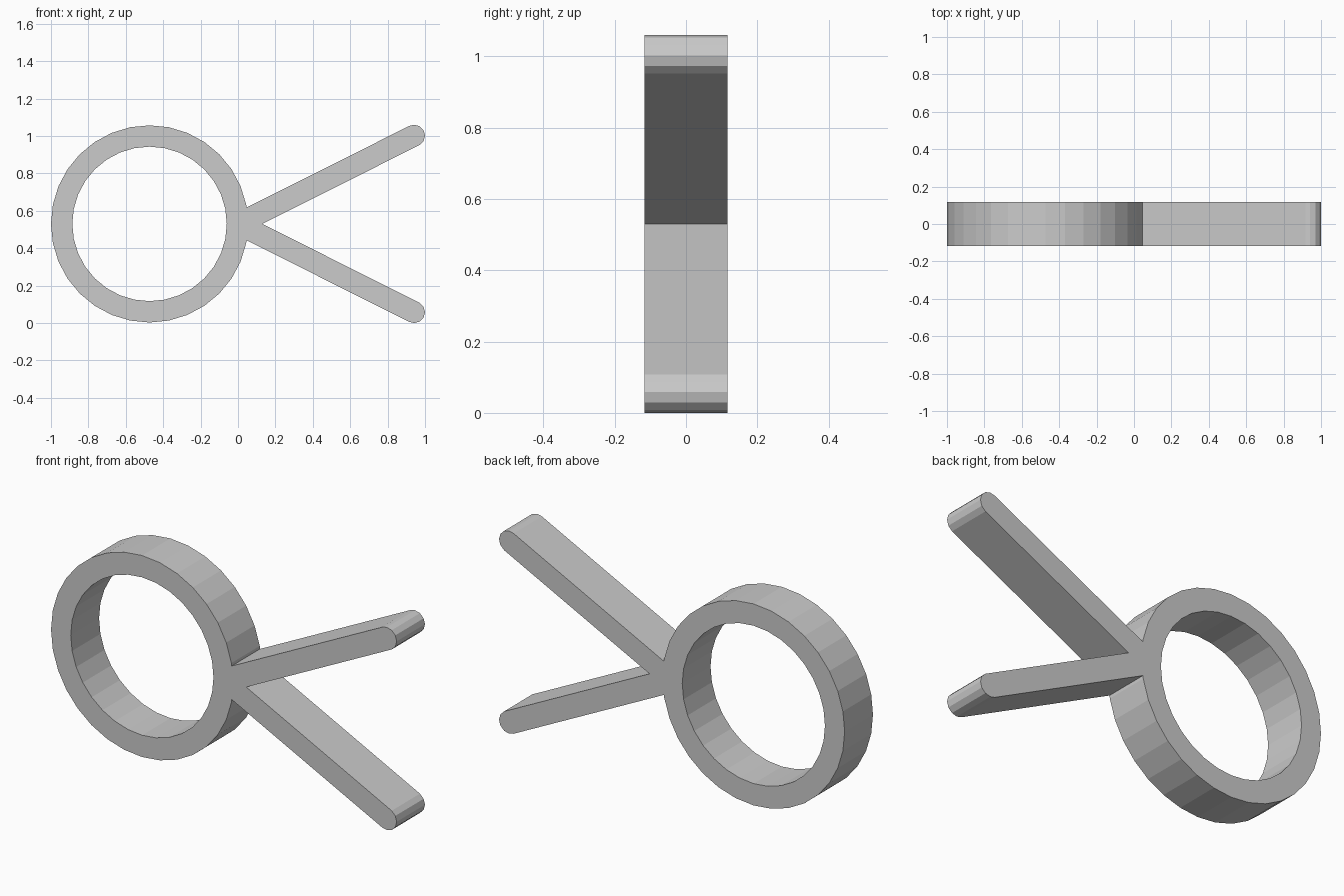
import bpy
import bmesh
from math import sin, cos, pi, radians, atan2

cube = bpy.data.objects.get("Cube")
if cube:
    bpy.data.objects.remove(cube, do_unlink=True)

RING_X, MID_Z = -0.473, 0.53
OUTER, INNER, SIDES = 0.527, 0.413, 32
HALF_DEPTH = 0.117
ARM_R = 0.058                  # half the arm thickness
TIP_X, TIP_RISE = 0.942, 0.472
slope = TIP_RISE / TIP_X
tilt = atan2(TIP_RISE, TIP_X)
edge_shift = ARM_R / cos(tilt)  # vertical offset of the arm edges


def arc(cx, cy, r, angles):
    return [(cx + r * cos(a), cy + r * sin(a)) for a in angles]


def mirrored(points):
    return [(x, -y) for x, y in reversed(points)]


# Where the arm's upper edge leaves the first ring facet
step = 2 * pi / SIDES
(ax, ay), (bx, by) = arc(RING_X, 0, OUTER, (0, step))
t = (edge_shift + slope * ax - ay) / ((by - ay) - slope * (bx - ax))
joint = (ax + t * (bx - ax), ay + t * (by - ay))

# Rounded tip of the upper arm, and the inner corner between the arms
tip = arc(TIP_X, TIP_RISE, ARM_R, [radians(a) for a in range(-60, 91, 30)])
tip += arc(TIP_X, TIP_RISE, ARM_R, [tilt + pi / 2])
upper_arm = tip + [joint]
crotch = (edge_shift / slope, 0)

ring = arc(RING_X, 0, OUTER, [i * step for i in range(1, SIDES)])
outline = [crotch] + upper_arm + ring + mirrored(upper_arm)
hole = arc(RING_X, 0, INNER, [i * step for i in range(SIDES)])

# Filled, extruded profile
curve = bpy.data.curves.new("ring_profile", 'CURVE')
curve.dimensions = '2D'
curve.fill_mode = 'BOTH'
curve.extrude = HALF_DEPTH
for loop in (outline, hole):
    spline = curve.splines.new('POLY')
    spline.points.add(len(loop) - 1)
    for p, (x, y) in zip(spline.points, loop):
        p.co = (x, y, 0, 1)
    spline.use_cyclic_u = True
    spline.use_smooth = False

helper = bpy.data.objects.new("profile_helper", curve)
bpy.context.collection.objects.link(helper)
bpy.context.view_layer.update()
depsgraph = bpy.context.evaluated_depsgraph_get()
mesh = bpy.data.meshes.new_from_object(helper.evaluated_get(depsgraph))
bpy.data.objects.remove(helper, do_unlink=True)

# Stand the profile upright and clean it up
bm = bmesh.new()
bm.from_mesh(mesh)
bmesh.ops.remove_doubles(bm, verts=bm.verts, dist=0.0005)
for v in bm.verts:
    x, y, z = v.co
    v.co = (x, -z, y + MID_Z)
bmesh.ops.recalc_face_normals(bm, faces=bm.faces)
for f in bm.faces:
    f.smooth = False
    f.material_index = 0
bm.to_mesh(mesh)
bm.free()

# Plain grey
grey = bpy.data.materials.new("light_grey")
grey.use_nodes = True
colour = (0.6, 0.6, 0.6, 1)
grey.diffuse_color = colour
grey.node_tree.nodes["Principled BSDF"].inputs["Base Color"].default_value = colour
mesh.materials.clear()
mesh.materials.append(grey)

clip = bpy.data.objects.new("ring_with_two_arms", mesh)
bpy.context.collection.objects.link(clip)
